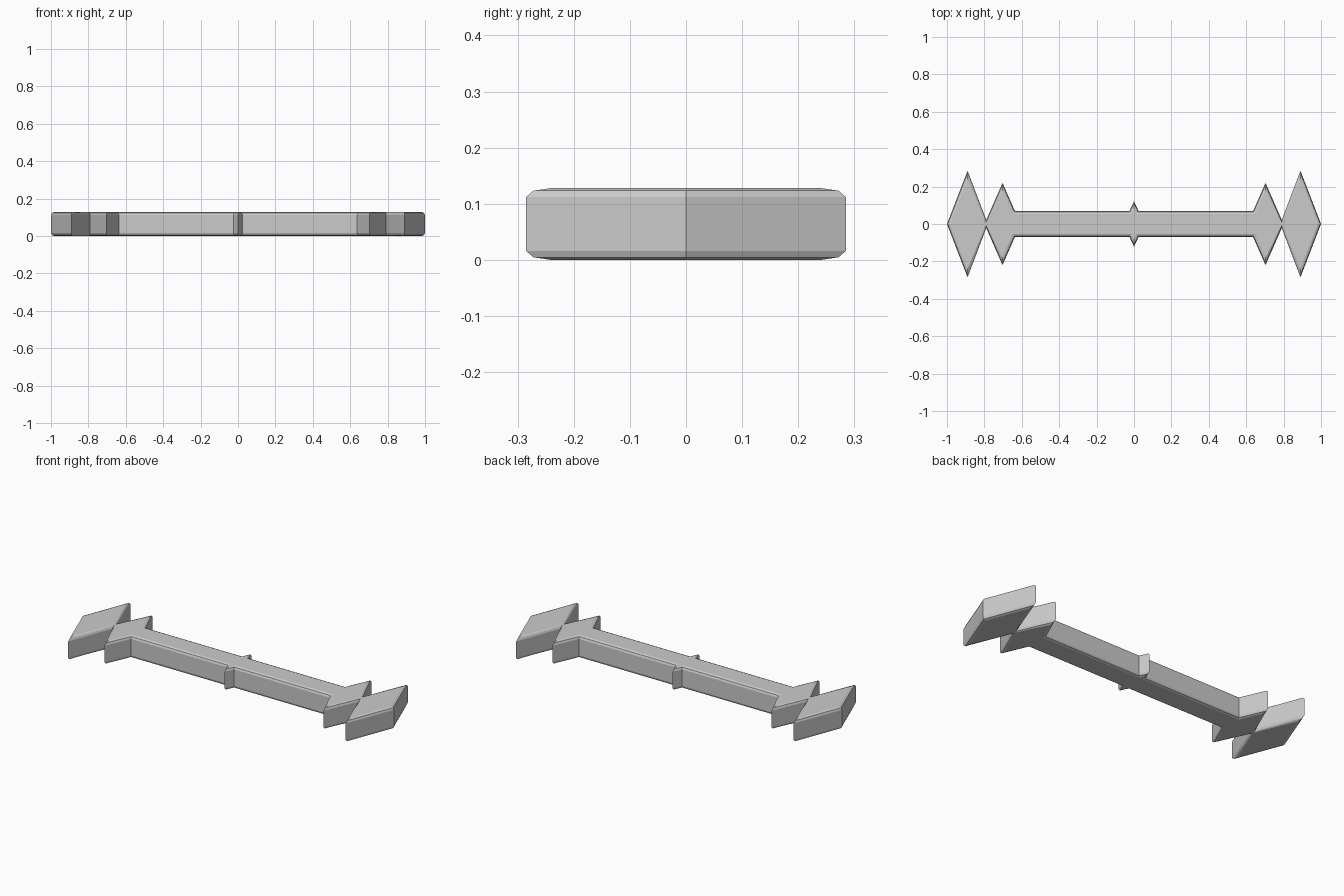
import bpy, bmesh
from mathutils import Vector

if "Cube" in bpy.data.objects:
    bpy.data.objects.remove(bpy.data.objects["Cube"])

HEIGHT, R = 0.128, 0.016

# One quarter of the outline: end diamond, inner diamond, bar, centre spike
quarter = [(1.0, 0.0), (0.89, 0.285), (0.79, 0.022), (0.703, 0.22),
           (0.637, 0.07), (0.024, 0.07), (0.0, 0.122)]
upper = quarter + [(-x, y) for x, y in reversed(quarter[:-1])]
outline = [Vector(p) for p in upper + [(-x, -y) for x, y in upper[1:-1]]]
# lower half runs from the left tip back to the right tip
count = len(outline)


def inset_ring(d):
    """Outline moved inward by d, kept clear of the centre line at the necks."""
    ring = []
    for i, p in enumerate(outline):
        a = (p - outline[i - 1]).normalized()
        b = (outline[(i + 1) % count] - p).normalized()
        na, nb = Vector((-a.y, a.x)), Vector((-b.y, b.x))
        q = p + (na + nb) * (d / (1 + na.dot(nb)))
        if abs(p.y) > 0.001 and q.y * p.y < 0.003 * abs(p.y):
            q = Vector((p.x, 0.003 if p.y > 0 else -0.003))
        ring.append(q)
    return ring


# Rounded edge in two steps, bottom and top
k = R * 0.293
levels = [(0, R), (k, k), (R, 0), (HEIGHT - R, 0), (HEIGHT - k, k), (HEIGHT, R)]

bm = bmesh.new()
rings = [[bm.verts.new((q.x, q.y, z)) for q in inset_ring(d)] for z, d in levels]
for lo, hi in zip(rings, rings[1:]):
    for i in range(count):
        j = (i + 1) % count
        bm.faces.new((lo[i], lo[j], hi[j], hi[i]))

# Caps, split along the centre line
half = count // 2
for ring, flip in ((rings[0], True), (rings[-1], False)):
    for face in (ring[:half + 1], ring[half:] + ring[:1]):
        bm.faces.new(face[::-1] if flip else face)
bmesh.ops.recalc_face_normals(bm, faces=bm.faces)

mesh = bpy.data.meshes.new("diamond_ended_bar")
bm.to_mesh(mesh)
bm.free()
bar = bpy.data.objects.new("diamond_ended_bar", mesh)
bpy.context.collection.objects.link(bar)
